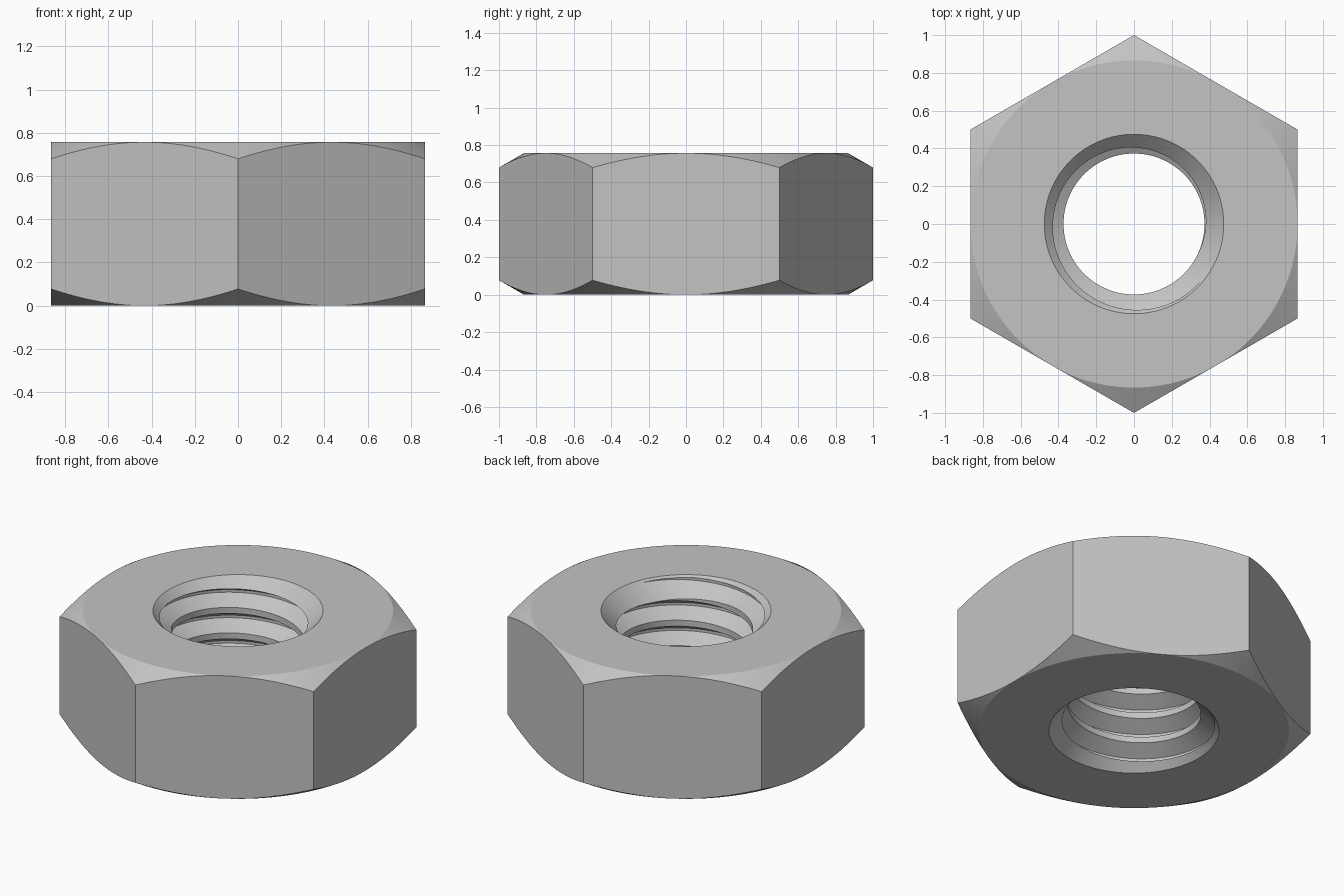
import bpy, bmesh
from math import sin, cos, tan, pi, radians

cube = bpy.data.objects.get("Cube")
if cube:
    bpy.data.objects.remove(cube, do_unlink=True)

HEIGHT = 0.757
APOTHEM = cos(radians(30))      # centre to flat, with corners at radius 1
MOUTH = 0.475                   # countersink radius at both faces
CREST, ROOT = 0.373, 0.463      # thread radii
PITCH = 0.157
SEGMENTS = 144

steel = bpy.data.materials.new("steel_grey")
steel.use_nodes = True
colour = (0.55, 0.55, 0.55, 1)
steel.diffuse_color = colour
steel.node_tree.nodes["Principled BSDF"].inputs["Base Color"].default_value = colour


def make_object(name, bm):
    bmesh.ops.remove_doubles(bm, verts=bm.verts, dist=1e-5)
    bmesh.ops.recalc_face_normals(bm, faces=bm.faces)
    mesh = bpy.data.meshes.new(name)
    bm.to_mesh(mesh)
    bm.free()
    mesh.materials.append(steel)
    obj = bpy.data.objects.new(name, mesh)
    bpy.context.collection.objects.link(obj)
    return obj


def polar(r, a, z):
    return (r * cos(a), r * sin(a), z)


def hex_body():
    """Hexagon with conical corner chamfers and a countersunk bore."""
    bm = bmesh.new()
    bore = CREST - 0.004
    rings = []
    for i in range(SEGMENTS):
        a = 2 * pi * i / SEGMENTS
        off_flat = (a + pi / 6) % (pi / 3) - pi / 6
        edge = APOTHEM / cos(off_flat)
        drop = (edge - APOTHEM) * tan(radians(30))
        lower = [(bore, MOUTH - bore), (MOUTH, 0), (APOTHEM, 0), (edge, drop)]
        upper = [(r, HEIGHT - z) for r, z in reversed(lower)]
        rings.append([bm.verts.new(polar(r, a, z)) for r, z in lower + upper])
    for i, ring in enumerate(rings):
        after = rings[(i + 1) % SEGMENTS]
        for j in range(len(ring)):
            k = (j + 1) % len(ring)
            bm.faces.new((ring[j], after[j], after[k], ring[k]))
    return make_object("hex_nut", bm)


def thread_rod():
    """Right-hand threaded rod, longer than the nut, used to cut the thread."""
    bm = bmesh.new()
    steps, turns = 120, 8
    profile = [(CREST, 0), (CREST, 0.037), (ROOT, 0.089), (ROOT, 0.105)]
    start = HEIGHT - 0.091 - 6 * PITCH
    ribbon = []
    for i in range(steps * turns + 1):
        a = 2 * pi * (i % steps) / steps
        base = start + PITCH * i / steps
        ribbon.append([bm.verts.new(polar(r, a, base + z)) for r, z in profile])
    # Each turn of the ribbon joins the first edge of the turn above it
    for i in range(steps * (turns - 1)):
        left = ribbon[i] + [ribbon[i + steps][0]]
        right = ribbon[i + 1] + [ribbon[i + 1 + steps][0]]
        for j in range(len(profile)):
            bm.faces.new((left[j], right[j], right[j + 1], left[j + 1]))
    bmesh.ops.delete(bm, geom=[v for v in bm.verts if not v.link_faces], context='VERTS')
    # Close both ends with fans to the axis
    rim = [e for e in bm.edges if e.is_boundary]
    caps = bmesh.ops.extrude_edge_only(bm, edges=rim)["geom"]
    for v in caps:
        if isinstance(v, bmesh.types.BMVert):
            v.co = (0, 0, -0.4 if v.co.z < HEIGHT / 2 else HEIGHT + 0.4)
    bmesh.ops.remove_doubles(bm, verts=bm.verts, dist=1e-5)
    bmesh.ops.triangulate(bm, faces=bm.faces)
    rod = make_object("thread_cutter", bm)
    rod.hide_render = True
    return rod


nut = hex_body()
rod = thread_rod()

# Cut the thread, then discard the cutter
cut = nut.modifiers.new("thread", 'BOOLEAN')
cut.operation = 'DIFFERENCE'
cut.solver = 'EXACT'
cut.object = rod
bpy.ops.object.select_all(action='DESELECT')
nut.select_set(True)
bpy.context.view_layer.objects.active = nut
bpy.ops.object.modifier_apply(modifier=cut.name)
bpy.data.objects.remove(rod, do_unlink=True)
bpy.ops.object.shade_smooth_by_angle(angle=radians(20))
